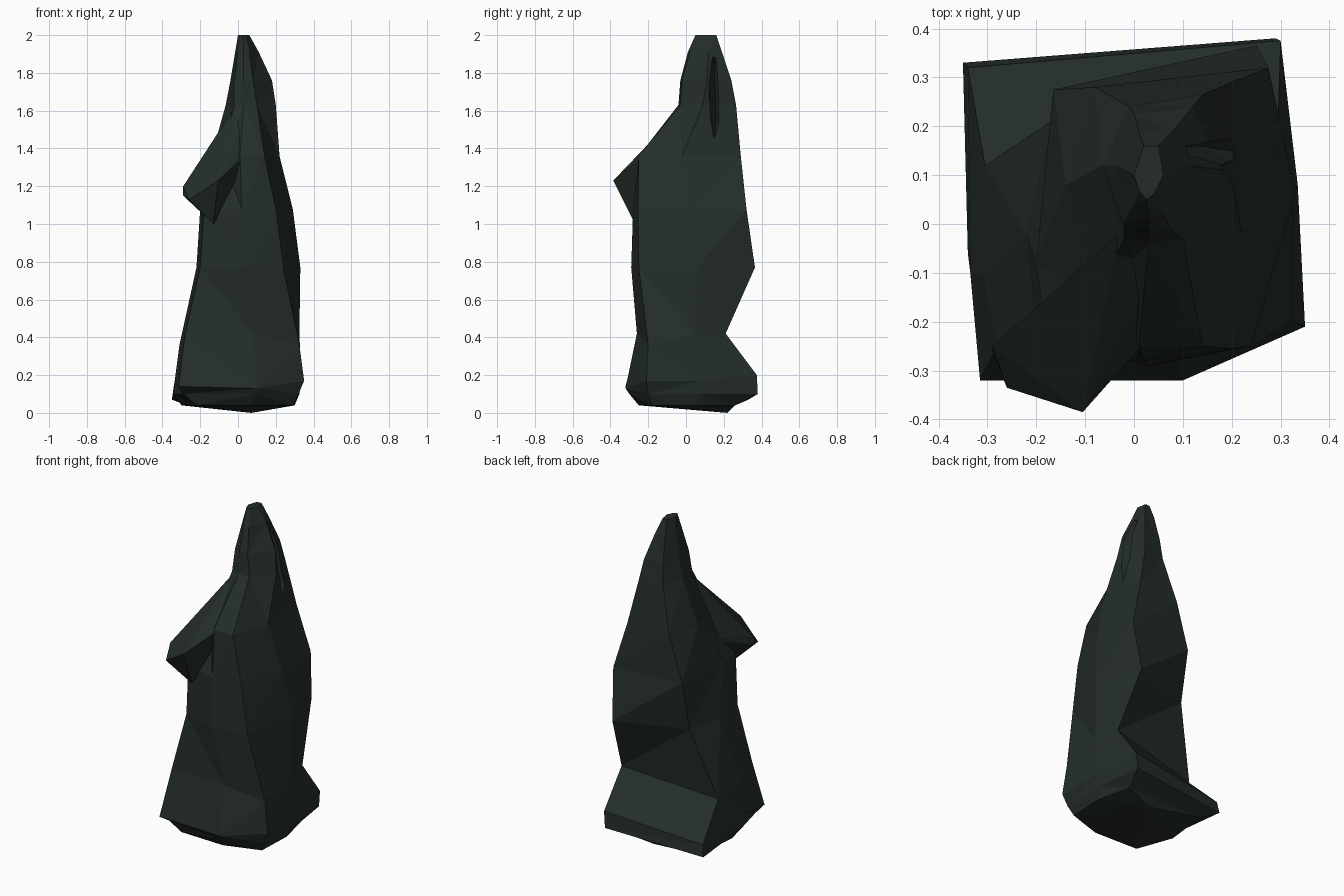
import bpy, bmesh

if "Cube" in bpy.data.objects:
    bpy.data.objects.remove(bpy.data.objects["Cube"])

mat = bpy.data.materials.new("dark_green_stone")
mat.diffuse_color = (0.018, 0.027, 0.022, 1)
mat.use_nodes = True
mat.node_tree.nodes["Principled BSDF"].inputs["Base Color"].default_value = mat.diffuse_color


def finish(bm, name):
    bmesh.ops.recalc_face_normals(bm, faces=bm.faces)
    me = bpy.data.meshes.new(name)
    bm.to_mesh(me)
    bm.free()
    ob = bpy.data.objects.new(name, me)
    bpy.context.collection.objects.link(ob)
    me.materials.append(mat)
    return ob


def loft(name, rings, bottom):
    """Join rings of (x, y[, z offset]) points, with a fan underneath and a cap on top."""
    bm = bmesh.new()
    loops = [[bm.verts.new((p[0], p[1], z + sum(p[2:]))) for p in pts] for z, pts in rings]
    n = len(loops[0])
    tip = bm.verts.new(bottom)
    for i in range(n):
        j = (i + 1) % n
        bm.faces.new((tip, loops[0][j], loops[0][i]))
        for a, b in zip(loops, loops[1:]):
            bm.faces.new((a[i], a[j], b[j], b[i]))
    bm.faces.new(loops[-1])
    bmesh.ops.triangulate(bm, faces=bm.faces[:], quad_method='SHORT_EDGE')
    return finish(bm, name)


def hull(name, pts):
    bm = bmesh.new()
    for p in pts:
        bm.verts.new(p)
    res = bmesh.ops.convex_hull(bm, input=bm.verts[:])
    junk = {v for v in res["geom_interior"] if isinstance(v, bmesh.types.BMVert)}
    bmesh.ops.delete(bm, geom=list(junk), context='VERTS')
    return finish(bm, name)


def boolean(ob, other, op):
    m = ob.modifiers.new(op.lower(), 'BOOLEAN')
    m.object, m.operation, m.solver = other, op, 'EXACT'
    other.hide_render = True
    bpy.context.view_layer.objects.active = ob
    bpy.ops.object.modifier_apply(modifier=m.name)
    bpy.data.objects.remove(other)


# Rings run: front left, front, front right, right, back right, back left, left
body = [
    (0.04, [(-.22, -.24), (.07, -.25), (.29, -.18), (.30, .05), (.25, .26), (-.27, .26), (-.30, -.02)]),
    (0.10, [(-.29, -.26), (.10, -.30), (.32, -.20), (.325, .08), (.29, .38), (-.35, .33, -.03), (-.34, -.06)]),
    (0.17, [(-.315, -.32, -.03), (.10, -.32, -.04), (.35, -.21), (.335, .08), (.30, .375, .03),
            (-.34, .32, -.03), (-.335, -.10)]),
    (0.42, [(-.28, -.25), (.08, -.26), (.325, -.20, -.06), (.325, .05), (.295, .21), (-.305, .12, -.08), (-.31, -.10, -.06)]),
    (0.77, [(-.20, -.22), (.03, -.29), (.24, -.25), (.33, .06), (.25, .365), (-.17, .21), (-.22, -.02)]),
    (1.08, [(-.18, -.23), (.02, -.28), (.20, -.255), (.29, .02), (.275, .32), (-.165, .275), (-.20, -.08)]),
    (1.36, [(-.08, -.15), (.01, -.25), (.14, -.25), (.22, -.02), (.20, .29), (-.08, .28), (-.14, .08)]),
]
peak = [
    (1.63, [(-.02, -.03), (.03, -.04), (.10, -.03), (.20, .09), (.14, .265), (-.01, .24), (-.065, .12)]),
    (1.76, [(-.02, 0), (.03, -.03), (.08, -.02), (.18, .11), (.12, .24), (0, .225), (-.04, .12)]),
    (1.91, [(0, .04), (.03, .01), (.06, .02), (.11, .12), (.08, .19), (.01, .19), (-.015, .11)]),
    (2.00, [(.01, .07), (.025, .05), (.04, .06), (.06, .10), (.05, .16), (.02, .16), (0, .10)]),
]
statue = loft("draped_body", body + peak, (.07, .22, 0))

# Blunt arm-like outcrop pointing to the front left
arm = hull("outcrop", [
    (-.03, -.02, 1.60), (.07, -.03, 1.60), (-.12, -.11, 1.43), (.06, -.20, 1.38),
    (-.29, -.25, 1.20), (-.29, -.26, 1.15), (-.26, -.335, 1.13), (-.105, -.385, 1.23),
    (-.13, -.27, 1.0), (.01, -.25, 1.35), (0, 0, 1.2)])
boolean(statue, arm, 'UNION')

# Fold groove running down the right of the peak
fold = hull("fold_cutter", [
    (.30, .09, 1.55), (.30, .20, 1.52), (.26, .14, 1.38),
    (.13, .16, 1.55), (.07, .15, 1.84), (.2, .12, 1.98), (.2, .18, 1.98)])
boolean(statue, fold, 'DIFFERENCE')
